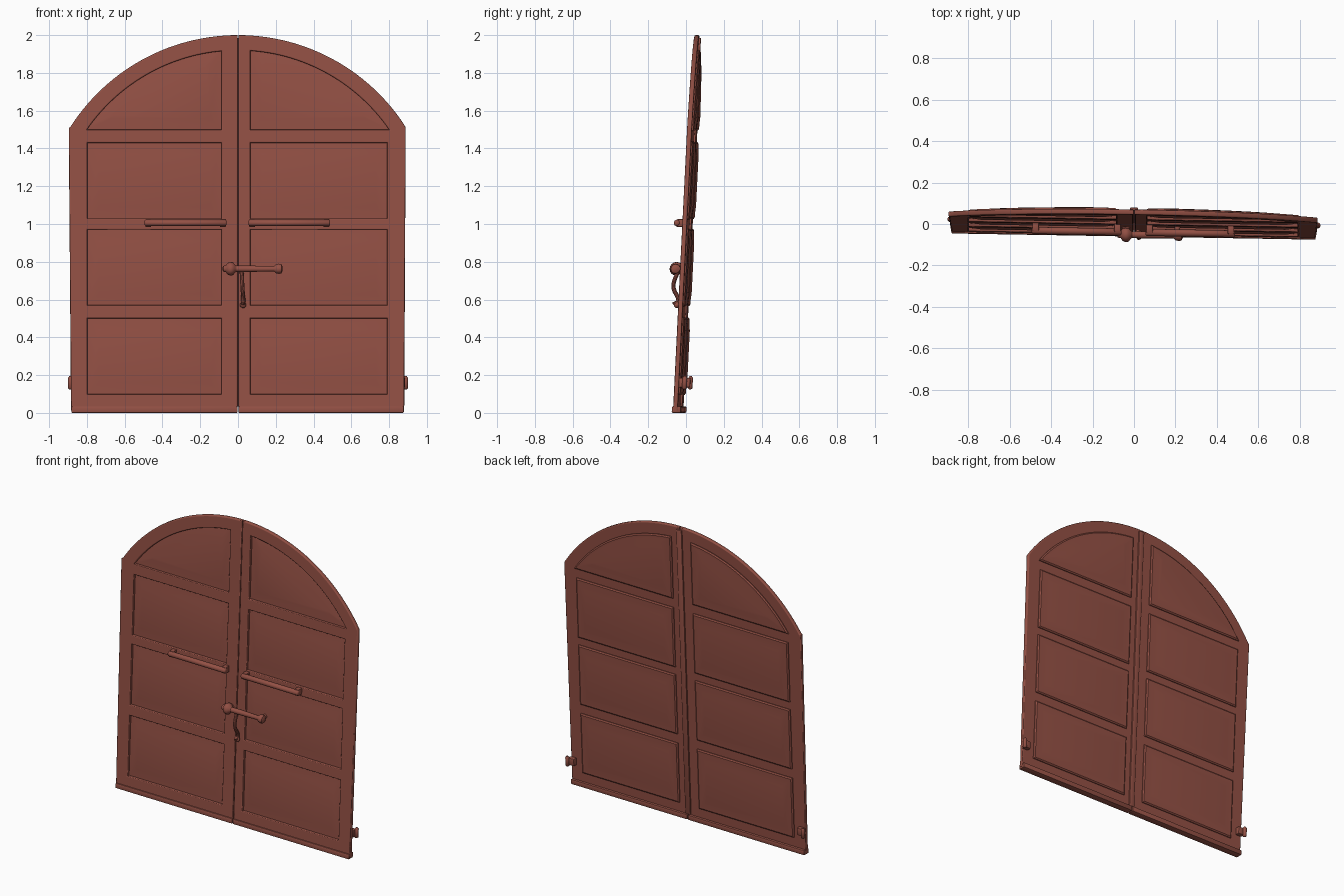
import bpy, bmesh, math
from mathutils import Vector

if "Cube" in bpy.data.objects:
    bpy.data.objects.remove(bpy.data.objects["Cube"])

CZ, R_OUT, R_IN = 0.947, 1.053, 0.972     # arch centre height and radii
LEAN, TURN = 0.05, -0.017                 # the door leans back and is turned slightly

paint = bpy.data.materials.new("red_brown_paint")
paint.diffuse_color = (0.29, 0.08, 0.058, 1)
paint.use_nodes = True
paint.node_tree.nodes["Principled BSDF"].inputs["Base Color"].default_value = paint.diffuse_color


def finish(obj, angle=35):
    """Apply the lean, the paint and the shading."""
    for v in obj.data.vertices:
        v.co.y += LEAN * (v.co.z - 1) + TURN * v.co.x
    obj.data.materials.clear()
    obj.data.materials.append(paint)
    bpy.ops.object.select_all(action='DESELECT')
    obj.select_set(True)
    bpy.context.view_layer.objects.active = obj
    bpy.ops.object.shade_smooth_by_angle(angle=math.radians(angle))
    return obj


def from_bmesh(name, bm, angle=35):
    bmesh.ops.recalc_face_normals(bm, faces=bm.faces)
    me = bpy.data.meshes.new(name)
    bm.to_mesh(me)
    bm.free()
    obj = bpy.data.objects.new(name, me)
    bpy.context.collection.objects.link(obj)
    return finish(obj, angle)


def loft(name, rings, angle=35):
    """Skin a list of equally sized point rings and cap both ends."""
    bm = bmesh.new()
    vs = [[bm.verts.new(p) for p in ring] for ring in rings]
    n = len(vs[0])
    for a, b in zip(vs, vs[1:]):
        for i in range(n):
            bm.faces.new((a[i], a[(i + 1) % n], b[(i + 1) % n], b[i]))
    bm.faces.new(vs[0])
    bm.faces.new(vs[-1])
    return from_bmesh(name, bm, angle)


def block(name, x, y, z, bevel=0.005):
    bm = bmesh.new()
    bmesh.ops.create_cube(bm, size=1)
    for v in bm.verts:
        for i, (lo, hi) in enumerate((x, y, z)):
            v.co[i] = lo if v.co[i] < 0 else hi
    bmesh.ops.bevel(bm, geom=bm.edges[:], offset=bevel, segments=2,
                    affect='EDGES', profile=0.5)
    return from_bmesh(name, bm)


def turned(name, start, axis, profile, n=16):
    """Turned part: profile is (distance along axis, radius)."""
    start, axis = Vector(start), Vector(axis).normalized()
    u = axis.orthogonal().normalized()
    w = axis.cross(u)
    return loft(name, [[start + axis * d + (u * math.cos(t) + w * math.sin(t)) * r
                        for t in (2 * math.pi * i / n for i in range(n))]
                       for d, r in profile], 50)


def curve_mesh(name, curve, convert):
    tmp = bpy.data.objects.new(name + "_curve", curve)
    bpy.context.collection.objects.link(tmp)
    me = bpy.data.meshes.new_from_object(
        tmp.evaluated_get(bpy.context.evaluated_depsgraph_get()))
    bpy.data.objects.remove(tmp)
    for v in me.vertices:
        v.co = convert(v.co)
    obj = bpy.data.objects.new(name, me)
    bpy.context.collection.objects.link(obj)
    return finish(obj)


def arc(x0, x1, r, n=28):
    """Arch points from x0 to x1 in even angle steps."""
    a0, a1 = math.asin(x0 / r), math.asin(x1 / r)
    return [(r * math.sin(a), CZ + r * math.cos(a))
            for a in (a0 + (a1 - a0) * i / n for i in range(n + 1))]


def panel_outline(s, xin, xout, z0, z1, inset=0.0):
    """Panel edge; an open top (z1 None) is closed by the arch."""
    a, b, z0 = xin + inset, xout - inset, z0 + inset
    if z1 is None:
        r = R_IN - inset
        pts = arc(a, math.sqrt(r * r - (z0 - CZ) ** 2), r) + [(a, z0)]
    else:
        pts = [(a, z1 - inset), (b, z1 - inset), (b, z0), (a, z0)]
    return [(s * x, z) for x, z in pts]


ROWS = [(0.10, 0.50), (0.57, 0.97), (1.03, 1.43), (1.50, None)]
# each leaf: side sign, inner and outer panel edge, outer door edge at bottom and at spring
LEAVES = [("left", -1, 0.088, 0.797, 0.884, 0.896),
          ("right", 1, 0.066, 0.79, 0.88, 0.888)]

for side, s, xin, xout, xb, xt in LEAVES:
    # leaf frame with four openings
    rim = [(s * x, z) for x, z in
           [(0.0015, 0.012), (xb, 0.012), (xt, 1.51)] + arc(0.0015, xt - 0.008, R_OUT)[::-1]]
    cu = bpy.data.curves.new(side + "_frame", 'CURVE')
    cu.dimensions, cu.fill_mode = '2D', 'BOTH'
    cu.extrude, cu.bevel_depth, cu.bevel_resolution, cu.offset = 0.006, 0.0065, 2, -0.0065
    for pts in [rim] + [panel_outline(s, xin, xout, *row) for row in ROWS]:
        sp = cu.splines.new('POLY')
        sp.points.add(len(pts) - 1)
        for p, (x, z) in zip(sp.points, pts):
            p.co = (x, z, 0, 1)
        sp.use_cyclic_u = True
    curve_mesh(side + "_frame", cu, lambda c: Vector((c.x, 0.008 - c.z, c.y)))

    # panels: fielded on both faces, standing proud at the back
    for i, row in enumerate(ROWS):
        prof = [(0.06, 0.003), (0.012, 0.011), (-0.004, 0.012), (-0.004, 0.025),
                (0.004, 0.031), (0.02, 0.031), (0.065, 0.036)]
        loft(f"{side}_panel_{i + 1}",
             [[(x, y, z) for x, z in panel_outline(s, xin, xout, *row, inset=k)]
              for k, y in prof], 12)

    # bottom weather strip and side hinge pin
    block(side + "_bottom_strip", sorted((s * 0.002, s * (xb - 0.002))),
          (-0.011, 0.036), (0.0, 0.034))
    turned(side + "_hinge_pin", (s * 0.888, 0.05, 0.125), (0, 0, 1),
           [(0, 0.006), (0.006, 0.013), (0.06, 0.013), (0.07, 0.005)], 12)
    block(side + "_hinge_leaf", sorted((s * 0.84, s * 0.885)), (0.018, 0.05), (0.135, 0.185))

# long pull bars on the middle rail
for side, xa, xb in (("left", -0.495, -0.06), ("right", 0.055, 0.488)):
    turned(side + "_bar", (xa, -0.04, 1.006), (1, 0, 0),
           [(0, 0.010), (0.006, 0.017), (xb - xa - 0.006, 0.017), (xb - xa, 0.010)])
    for j, x in enumerate((xa + 0.02, xb - 0.02)):
        block(f"{side}_bar_bracket_{j + 1}", (x - 0.016, x + 0.016), (-0.042, 0.0), (0.984, 1.026))

# latch knob, cross bar and stem
turned("latch_knob", (-0.082, -0.04, 0.763), (1, 0, 0),
       [(0, 0.006), (0.004, 0.015), (0.018, 0.018), (0.026, 0.03), (0.04, 0.036),
        (0.056, 0.034), (0.066, 0.02), (0.075, 0.015)])
turned("latch_bar", (-0.02, -0.04, 0.763), (1, 0, 0),
       [(0, 0.016), (0.06, 0.017), (0.21, 0.014), (0.222, 0.024), (0.236, 0.027),
        (0.25, 0.024), (0.256, 0.01)])
turned("latch_stem", (-0.038, -0.04, 0.763), (0, 1, 0), [(0, 0.018), (0.04, 0.02), (0.046, 0.026)])
turned("latch_bar_post", (0.21, -0.035, 0.763), (0, 1, 0), [(0, 0.012), (0.04, 0.014)])

# curved drop handle below the latch
cu = bpy.data.curves.new("drop_handle", 'CURVE')
cu.dimensions, cu.bevel_depth, cu.bevel_resolution, cu.use_fill_caps = '3D', 0.011, 3, True
sp = cu.splines.new('NURBS')
path = [(0.018, -0.025, 0.765), (0.02, -0.03, 0.74), (0.022, -0.052, 0.70), (0.024, -0.05, 0.65),
        (0.028, -0.022, 0.615), (0.028, -0.016, 0.585), (0.027, -0.036, 0.572), (0.027, -0.043, 0.588)]
sp.points.add(len(path) - 1)
for p, c in zip(sp.points, path):
    p.co = (*c, 1)
sp.use_endpoint_u, sp.order_u = True, 4
curve_mesh("drop_handle", cu, lambda c: c.copy())
turned("drop_handle_tip", (0.027, -0.026, 0.556), (0, 0, 1),
       [(0, 0.006), (0.008, 0.016), (0.02, 0.017), (0.032, 0.008)], 12)

# narrow cover strip along the back of the seam
block("seam_cover", (-0.02, 0.02), (0.016, 0.03), (0.035, 1.985), 0.004)
